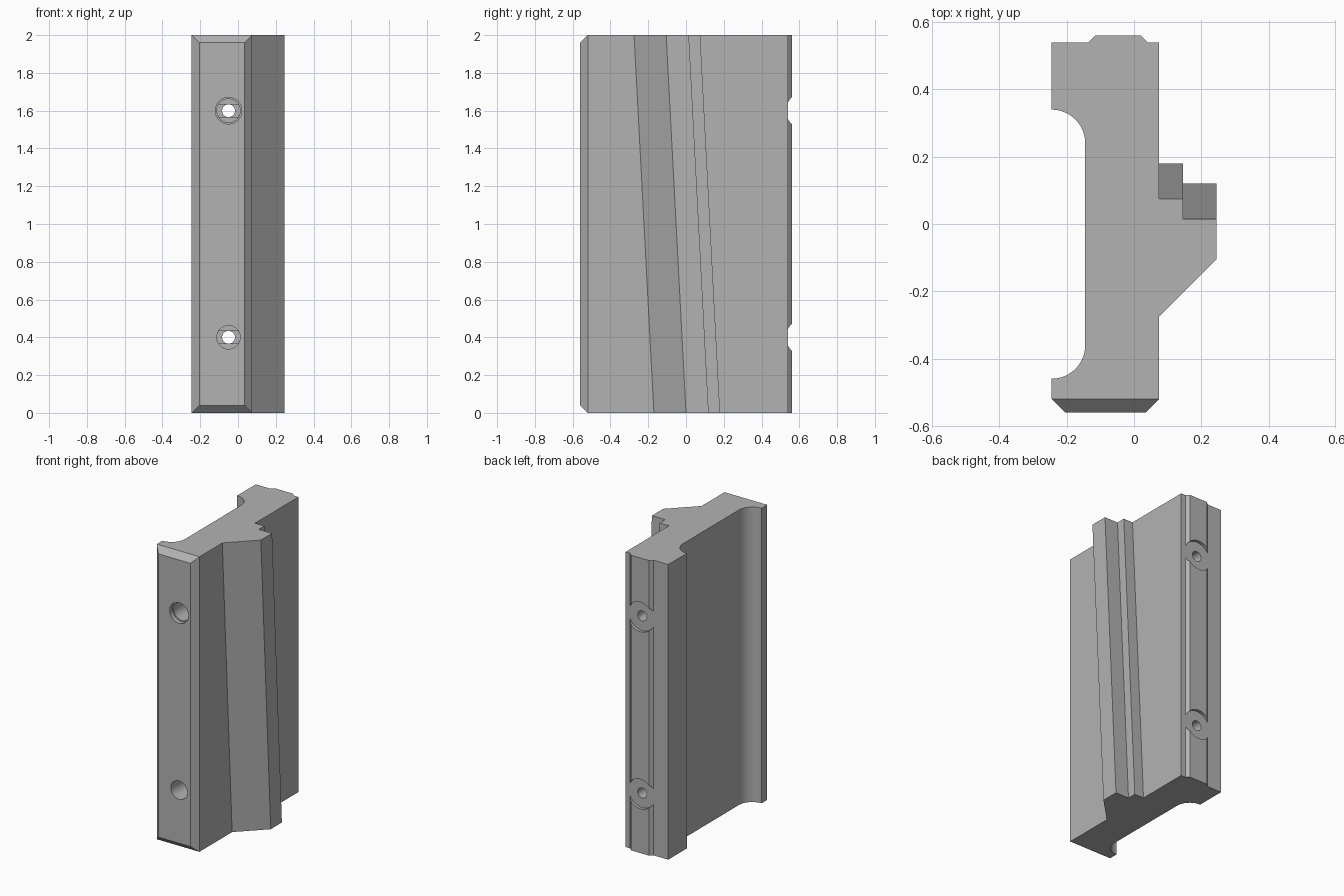
import bpy, bmesh, math
from mathutils import Vector

if "Cube" in bpy.data.objects:
    bpy.data.objects.remove(bpy.data.objects["Cube"])

HEIGHT = 2.0
HOLE_X = -0.05
HOLES = (0.4, 1.6)

grey = bpy.data.materials.new("plain_grey")
grey.use_nodes = True
colour = (0.45, 0.45, 0.45, 1)
grey.diffuse_color = colour
grey.node_tree.nodes["Principled BSDF"].inputs["Base Color"].default_value = colour


def finish(name, bm):
    bmesh.ops.recalc_face_normals(bm, faces=bm.faces)
    mesh = bpy.data.meshes.new(name)
    bm.to_mesh(mesh)
    bm.free()
    mesh.materials.append(grey)
    ob = bpy.data.objects.new(name, mesh)
    bpy.context.collection.objects.link(ob)
    return ob


def prism(profile, z0=0.0, z1=HEIGHT, shear=0.0):
    """Extrude an xy profile from z0 to z1; shear moves the top along y."""
    bm = bmesh.new()
    low = [bm.verts.new((x, y - shear, z0)) for x, y in profile]
    high = [bm.verts.new((x, y, z1)) for x, y in profile]
    bm.faces.new(low)
    bm.faces.new(high)
    n = len(profile)
    for i in range(n):
        j = (i + 1) % n
        bm.faces.new((low[i], low[j], high[j], high[i]))
    return bm


def arc(cx, cy, r, start, end, steps=16):
    angles = [math.radians(start + (end - start) * i / steps) for i in range(steps + 1)]
    return [(cx + r * math.cos(a), cy + r * math.sin(a)) for a in angles]


def bore(z, r, y0, y1, flat=None):
    """Cylinder cutter along y, optionally flattened above and below."""
    pts = [(x, max(-flat, min(flat, h)) if flat else h)
           for x, h in arc(0, 0, r, 0, 360 - 7.5, 47)]
    bm = bmesh.new()
    near = [bm.verts.new((HOLE_X + x, y0, z + h)) for x, h in pts]
    far = [bm.verts.new((HOLE_X + x, y1, z + h)) for x, h in pts]
    bm.faces.new(near)
    bm.faces.new(far)
    for i in range(len(pts)):
        j = (i + 1) % len(pts)
        bm.faces.new((near[i], near[j], far[j], far[i]))
    cutter = finish("bore_cutter", bm)
    cutter.hide_render = True
    return cutter


def select(ob):
    bpy.ops.object.select_all(action='DESELECT')
    ob.select_set(True)
    bpy.context.view_layer.objects.active = ob


def cut(ob, cutter):
    select(ob)
    mod = ob.modifiers.new("cut", 'BOOLEAN')
    mod.operation = 'DIFFERENCE'
    mod.solver = 'EXACT'
    mod.object = cutter
    bpy.ops.object.modifier_apply(modifier=mod.name)
    bpy.data.objects.remove(cutter)


# Main body: upright block with a rounded channel along one side
left, right, front, back, bevel = -0.245, 0.075, -0.56, 0.54, 0.04
profile = [(left + bevel, front), (right - bevel, front), (right, front + bevel),
           (right, back), (left, back)]
profile += arc(left, 0.24, 0.1, 90, 0)
profile += arc(left, -0.36, 0.1, 0, -90)
profile += [(left, front + bevel)]
bm = prism(profile)

# Bevels on the top and bottom front edges
for z, sign in ((0, -1), (HEIGHT, 1)):
    geom = bm.verts[:] + bm.edges[:] + bm.faces[:]
    res = bmesh.ops.bisect_plane(bm, geom=geom, dist=1e-5, clear_outer=True,
                                 plane_co=(0, front + bevel, z),
                                 plane_no=Vector((0, -1, sign)))
    rim = [e for e in bm.edges if e.is_boundary]
    bmesh.ops.holes_fill(bm, edges=rim, sides=0)
body = finish("main_body", bm)

# Screw holes: deep counterbore, flattened step and through hole
for z in HOLES:
    cut(body, bore(z, 0.062, -0.7, 0.3))
    cut(body, bore(z, 0.062, 0.25, 0.32, 0.033))
    cut(body, bore(z, 0.034, 0.2, 0.7))
cut(body, bore(HOLES[1], 0.07, -0.7, front + 0.03))

# Slanted stepped rail on the other side
wing = [(right, -0.275), (0.245, -0.105), (0.245, 0.015), (0.145, 0.015),
        (0.145, 0.075), (right, 0.075)]
rail = finish("slanted_rail", prism(wing, shear=-0.105))

# Shallow rear key, interrupted by round recesses at the holes
key = [(-0.135, back), (0.04, back), (0.02, 0.56), (-0.115, 0.56)]
rear_key = finish("rear_key", prism(key))
for z in HOLES:
    cut(rear_key, bore(z, 0.1, 0.5, 0.6))

for ob in (body, rail, rear_key):
    select(ob)
    bpy.ops.object.shade_smooth_by_angle(angle=math.radians(25))
